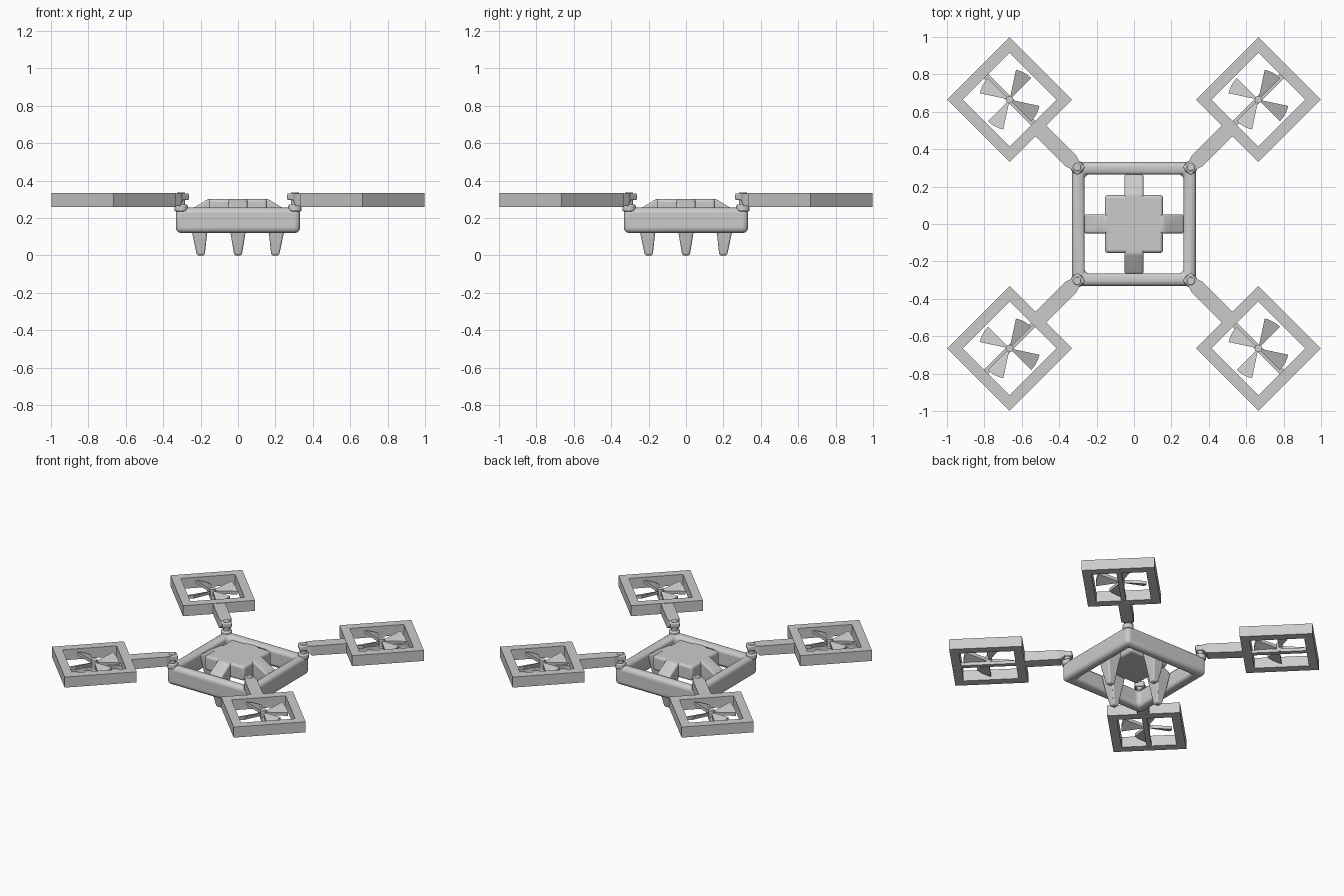
import bpy, bmesh, math
from mathutils import Matrix, Vector

if "Cube" in bpy.data.objects:
    bpy.data.objects.remove(bpy.data.objects["Cube"])


def make(name, verts, faces, bevel=0.0, segs=3):
    bm = bmesh.new()
    vs = [bm.verts.new(v) for v in verts]
    for f in faces:
        bm.faces.new([vs[i] for i in f])
    bmesh.ops.recalc_face_normals(bm, faces=bm.faces)
    me = bpy.data.meshes.new(name)
    bm.to_mesh(me)
    bm.free()
    ob = bpy.data.objects.new(name, me)
    bpy.context.collection.objects.link(ob)
    if bevel:
        m = ob.modifiers.new("bevel", 'BEVEL')
        m.width, m.segments = bevel, segs
        m.limit_method, m.angle_limit = 'ANGLE', math.radians(25)
        bpy.context.view_layer.objects.active = ob
        ob.select_set(True)
        bpy.ops.object.shade_smooth_by_angle(angle=math.radians(40))
        ob.select_set(False)
    return ob


def loft(name, loops, bevel=0.0, segs=3):
    """Skin a list of equal-length closed loops and cap both ends."""
    n = len(loops[0])
    verts = [p for l in loops for p in l]
    faces = [(k*n + i, k*n + (i+1) % n, (k+1)*n + (i+1) % n, (k+1)*n + i)
             for k in range(len(loops)-1) for i in range(n)]
    faces += [tuple(range(n)), tuple(range(n*(len(loops)-1), n*len(loops)))]
    return make(name, verts, faces, bevel, segs)


def square(h, z):
    return [(-h, -h, z), (h, -h, z), (h, h, z), (-h, h, z)]


def square_ring(name, outer, inner, z0, z1, bevel=0.0):
    verts = square(outer, z0) + square(outer, z1) + square(inner, z1) + square(inner, z0)
    faces = [(k*4 + i, k*4 + (i+1) % 4, (k+1) % 4*4 + (i+1) % 4, (k+1) % 4*4 + i)
             for k in range(4) for i in range(4)]
    return make(name, verts, faces, bevel, 4)


def box(name, x0, x1, hw, z0, z1, bevel=0.0):
    return loft(name, [[(x, -hw, z0), (x, hw, z0), (x, hw, z1), (x, -hw, z1)] for x in (x0, x1)], bevel)


def cylinder(name, x, r, z0, z1, bevel=0.0, n=16):
    ring = lambda z: [(x + r*math.cos(2*math.pi*i/n), r*math.sin(2*math.pi*i/n), z) for i in range(n)]
    return loft(name, [ring(z0), ring(z1)], bevel, 2)


def blade(name, centre, angle):
    """Pitched fan-shaped blade, flat slab with a curved tip."""
    half, n, pts = math.radians(16.5), 6, []
    outline = [(0.012, -half), (0.012, half)]
    outline += [(0.163, half - 2*half*i/n) for i in range(n+1)]
    for r, a in outline:
        pts.append((centre + r*math.cos(angle + a), r*math.sin(angle + a), 0.315 + 0.4*r*math.sin(a)))
    low = [(x, y, z - 0.022) for x, y, z in pts]
    return loft(name, [low, pts])


# central body: rounded square frame and raised hub
square_ring("body_frame", 0.332, 0.265, 0.12, 0.255, 0.028)
loft("body_hub", [square(0.155, 0.20), square(0.155, 0.302)], 0.016)

# stations of one leg: outer (x, z), inner (x, z), half width
leg_path = [((0.13, 0.302), (0.13, 0.22), 0.05),
            ((0.16, 0.302), (0.148, 0.21), 0.05),
            ((0.268, 0.235), (0.162, 0.16), 0.05),
            ((0.245, 0.12), (0.165, 0.12), 0.04),
            ((0.22, 0.0), (0.178, 0.0), 0.02)]

R = 0.665 * math.sqrt(2)
for q in range(4):
    # bent leg running from the hub past the frame to the ground
    leg = loft(f"leg_{q}", [[(o[0], -w, o[1]), (o[0], w, o[1]), (i[0], w, i[1]), (i[0], -w, i[1])]
                            for o, i, w in leg_path], 0.012)
    leg.matrix_world = Matrix.Rotation(q*math.pi/2, 4, 'Z')

    # rotor pod, modelled along +x then turned to its corner
    parts = []
    guard = square_ring(f"rotor_guard_{q}", 0.2355, 0.177, 0.26, 0.335)
    guard.data.transform(Matrix.Translation((R, 0, 0)))
    parts.append(guard)
    parts.append(box(f"motor_bar_{q}", R - 0.18, R + 0.18, 0.016, 0.262, 0.285))
    parts.append(cylinder(f"motor_shaft_{q}", R, 0.02, 0.265, 0.332))
    for b in range(4):
        parts.append(blade(f"rotor_blade_{q}_{b}", R, math.radians(16.5 + 90*b)))
    # arm with chamfered underside at the hinge end
    arm = [(0.445, 0.03, 0.295), (0.475, 0.04, 0.265), (R - 0.233, 0.04, 0.262)]
    parts.append(loft(f"arm_{q}", [[(x, -w, z), (x, w, z), (x, w, 0.332), (x, -w, 0.332)]
                                   for x, w, z in arm]))
    # hinge: round foot, pin and upper knuckle
    parts.append(cylinder(f"hinge_foot_{q}", 0.43, 0.036, 0.235, 0.272, 0.008))
    parts.append(cylinder(f"hinge_pin_{q}", 0.43, 0.022, 0.25, 0.337, 0.004))
    parts.append(box(f"hinge_knuckle_{q}", 0.398, 0.46, 0.031, 0.295, 0.332, 0.008))
    for p in parts:
        p.matrix_world = Matrix.Rotation(math.radians(45 + 90*q), 4, 'Z')
